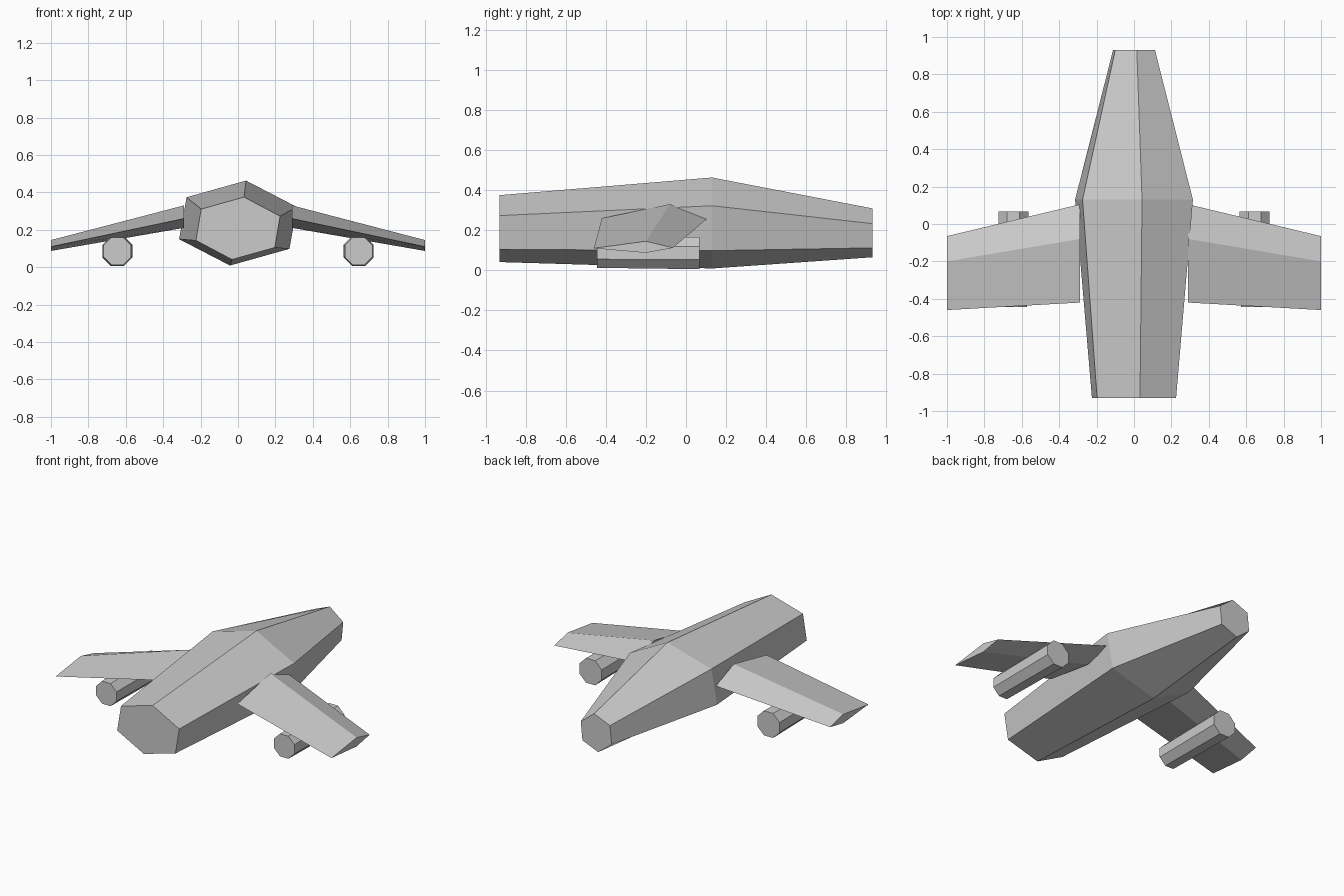
import bpy
import bmesh
from math import pi, cos, sin

cube = bpy.data.objects.get("Cube")
if cube:
    bpy.data.objects.remove(cube, do_unlink=True)

grey = bpy.data.materials.new("hull grey")
grey.use_nodes = True
colour = (0.6, 0.6, 0.6, 1)
grey.diffuse_color = colour
grey.node_tree.nodes["Principled BSDF"].inputs["Base Color"].default_value = colour


def loft(name, sections, mirrored=False):
    """Flat-shaded solid through matching rings of points, capped at both ends."""
    bm = bmesh.new()
    rings = [[bm.verts.new(p) for p in ring] for ring in sections]
    for a, b in zip(rings, rings[1:]):
        for i in range(len(a)):
            j = (i + 1) % len(a)
            bm.faces.new((a[i], a[j], b[j], b[i]))
    bm.faces.new(rings[0][::-1])
    bm.faces.new(rings[-1])
    bmesh.ops.recalc_face_normals(bm, faces=bm.faces)
    mesh = bpy.data.meshes.new(name)
    bm.to_mesh(mesh)
    bm.free()
    mesh.materials.append(grey)
    obj = bpy.data.objects.new(name, mesh)
    bpy.context.collection.objects.link(obj)
    if mirrored:
        obj.modifiers.new("Mirror", "MIRROR").use_mirror_merge = False
    return obj


def hexagon(y, centre_z, half):
    """Tilted hexagon: half its corners, then the same points turned half round."""
    return ([(x, y, centre_z + z) for x, z in half]
            + [(-x, y, centre_z - z) for x, z in half])


def octagon(x, y, z, radius):
    angles = [pi / 8 + i * pi / 4 for i in range(8)]
    return [(x + radius * cos(a), y, z + radius * sin(a)) for a in angles]


# Fuselage, widest just behind the middle
loft("fuselage", [
    hexagon(-0.93, 0.208, [(0.032, 0.167), (0.225, 0.065), (0.197, -0.103)]),
    hexagon(0.13, 0.236, [(0.043, 0.227), (0.315, 0.086), (0.275, -0.138)]),
    hexagon(0.93, 0.187, [(0.015, 0.122), (0.112, 0.046), (0.1, -0.075)]),
])

# Wings with a diamond section, drooping towards the tip
root = [(-0.42, 0.26), (-0.08, 0.33), (0.105, 0.257), (-0.08, 0.21)]
tip = [(-0.46, 0.11), (-0.2, 0.145), (-0.065, 0.112), (-0.2, 0.087)]
loft("wings", [[(0.29, y, z) for y, z in root],
               [(1.0, y, z) for y, z in tip]], mirrored=True)

# Eight-sided engine pods under the wings
loft("engine_pods", [octagon(0.645, -0.443, 0.086, 0.08),
                     octagon(0.645, 0.067, 0.086, 0.087)], mirrored=True)
